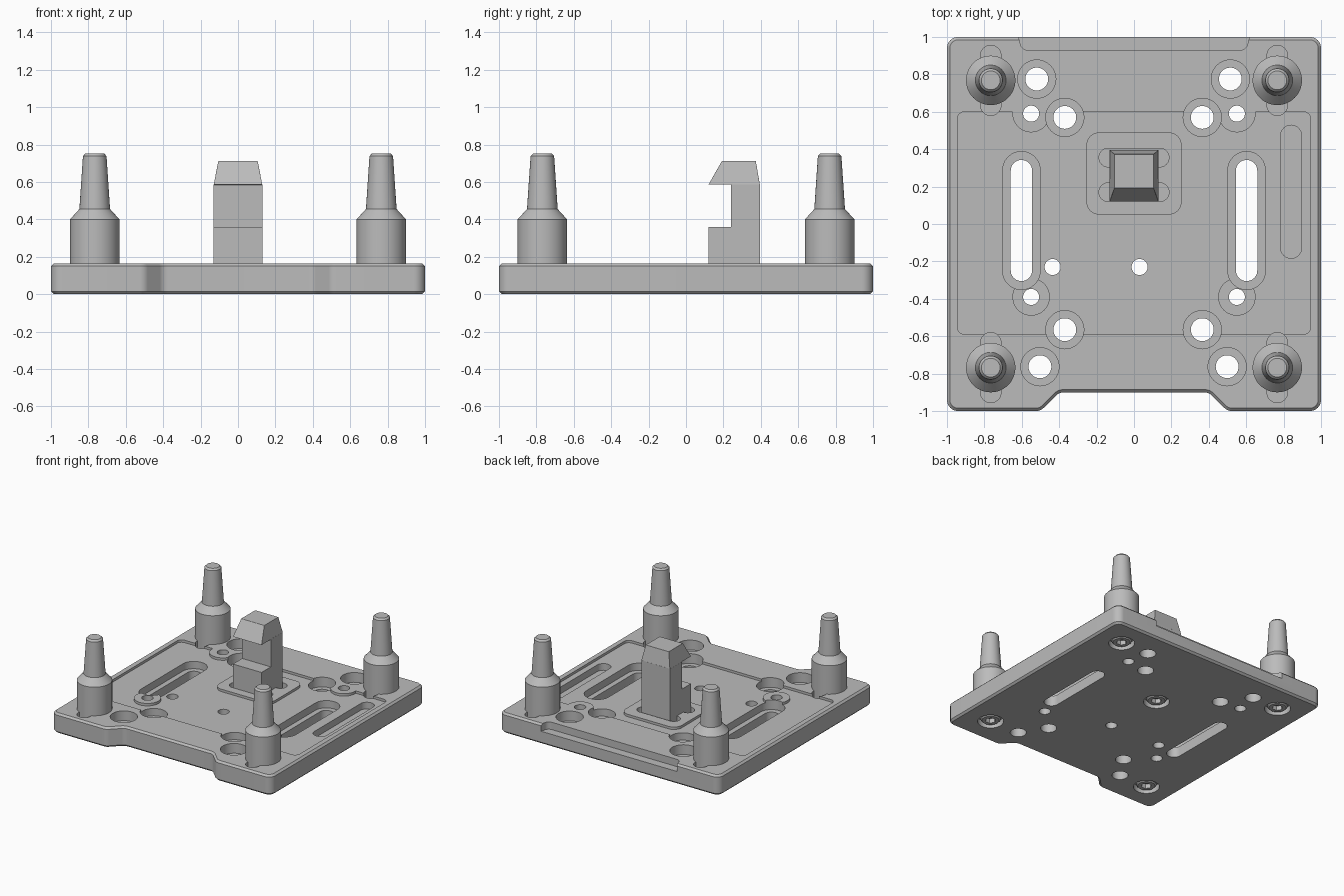
import bpy, bmesh, math
from mathutils import Vector

if "Cube" in bpy.data.objects:
    bpy.data.objects.remove(bpy.data.objects["Cube"], do_unlink=True)

grey = bpy.data.materials.new("machined_grey")
grey.use_nodes = True
grey.diffuse_color = (0.5, 0.5, 0.5, 1)
grey.node_tree.nodes["Principled BSDF"].inputs["Base Color"].default_value = (0.5, 0.5, 0.5, 1)

TOP = 0.165      # top of the plate
POCKET = 0.145   # floor of the shallow pocket
ABOVE = 0.3      # cutters reach up to here
BELOW = -0.1     # and down to here


# ---- helpers ----
def add_object(name, bm):
    bmesh.ops.recalc_face_normals(bm, faces=bm.faces)
    mesh = bpy.data.meshes.new(name)
    bm.to_mesh(mesh)
    bm.free()
    obj = bpy.data.objects.new(name, mesh)
    bpy.context.collection.objects.link(obj)
    mesh.materials.append(grey)
    return obj


def loft(name, rings):
    """Closed solid through rings of equal point count."""
    bm = bmesh.new()
    loops = [[bm.verts.new(p) for p in ring] for ring in rings]
    for a, b in zip(loops, loops[1:]):
        for i in range(len(a)):
            j = (i + 1) % len(a)
            bm.faces.new((a[i], a[j], b[j], b[i]))
    bm.faces.new(loops[0])
    bm.faces.new(loops[-1])
    return add_object(name, bm)


def prism(name, pts, z0, z1):
    return loft(name, [[(p[0], p[1], z) for p in pts] for z in (z0, z1)])


def circle(x, y, r, n=48):
    return [(x + r * math.cos(math.tau * i / n), y + r * math.sin(math.tau * i / n))
            for i in range(n)]


def rounded(pts, r, seg=8):
    """Polygon with every corner replaced by an arc."""
    pts = [Vector(p) for p in pts]
    out = []
    for i, p in enumerate(pts):
        a = (pts[i - 1] - p).normalized()
        b = (pts[(i + 1) % len(pts)] - p).normalized()
        half = a.angle(b) / 2
        centre = p + (a + b).normalized() * r / math.sin(half)
        t = r / math.tan(half)
        start, end = p + a * t - centre, p + b * t - centre
        for k in range(seg + 1):
            out.append(centre + start.lerp(end, k / seg).normalized() * r)
    return out


def rect(x0, x1, y0, y1, r):
    return rounded([(x0, y0), (x1, y0), (x1, y1), (x0, y1)], r)


def slot(x, y0, y1, w):
    return rect(x - w, x + w, y0, y1, w * 0.98)


def apply(obj, kind, **settings):
    mod = obj.modifiers.new(kind.lower(), kind)
    for key, value in settings.items():
        setattr(mod, key, value)
    bpy.context.view_layer.objects.active = obj
    bpy.ops.object.modifier_apply(modifier=mod.name)


def cut(obj, pts, z0, z1=ABOVE):
    cutter = prism("cutter", pts, z0, z1)
    cutter.hide_render = True
    apply(obj, "BOOLEAN", operation="DIFFERENCE", solver="EXACT", object=cutter)
    bpy.data.objects.remove(cutter, do_unlink=True)


def lathe(name, x, y, profile):
    return loft(name, [[(px, py, z) for px, py in circle(x, y, r)] for r, z in profile])


# ---- base plate with a notch in the front edge ----
outline = [(-1, -1), (-0.5, -1), (-0.4, -0.9), (0.4, -0.9), (0.5, -1), (1, -1), (1, 1), (-1, 1)]
plate = prism("base_plate", rounded(outline, 0.06), 0, TOP)
apply(plate, "BEVEL", width=0.015, segments=1, limit_method="ANGLE", angle_limit=math.radians(60))

# Shallow pocket, leaving raised pads around the latch and the small holes
small_holes = [(s * 0.55, y) for s in (-1, 1) for y in (0.59, -0.39)]
pocket = prism("pocket_cutter", rect(-0.945, 0.945, -0.59, 0.6, 0.04), POCKET, ABOVE)
pocket.hide_render = True
for x, y in small_holes:
    cut(pocket, circle(x, y, 0.1), 0, 0.5)
cut(pocket, rect(-0.255, 0.255, 0.05, 0.49, 0.07), 0, 0.5)
apply(plate, "BOOLEAN", operation="DIFFERENCE", solver="EXACT", object=pocket)
bpy.data.objects.remove(pocket, do_unlink=True)

# Ledge in the back edge
cut(plate, rounded([(-0.64, 1.1), (-0.6, 0.93), (0.6, 0.93), (0.64, 1.1)], 0.04), 0.105)

# Long stepped slots and the blind side slot
for s in (-1, 1):
    cut(plate, slot(s * 0.602, -0.35, 0.387, 0.1), 0.085)
    cut(plate, slot(s * 0.602, -0.305, 0.342, 0.057), BELOW)
cut(plate, slot(0.84, -0.183, 0.528, 0.056), 0.09)

# Counterbored holes
for x, y in ((-0.52, 0.775), (0.515, 0.775), (-0.37, 0.57), (0.365, 0.57),
             (-0.37, -0.565), (0.365, -0.565), (-0.503, -0.763), (0.498, -0.763)):
    cut(plate, circle(x, y, 0.102), 0.085)
    cut(plate, circle(x, y, 0.061), BELOW)

# Small plain holes
for x, y in small_holes + [(-0.435, -0.23), (0.03, -0.23)]:
    cut(plate, circle(x, y, 0.043, 32), BELOW)

# Relief pockets beside the pins and at the corners of the latch
pins = [(sx * 0.766, sy * 0.768) for sx in (-1, 1) for sy in (-1, 1)]
for x, y in pins:
    cut(plate, slot(x, y - 0.187, y + 0.187, 0.055), 0.1)
for y in (0.17, 0.355):
    cut(plate, rect(-0.187, 0.187, y - 0.05, y + 0.05, 0.049), 0.1)

# Screw recesses underneath
screws = pins + [(0, 0.262)]
for x, y in screws:
    cut(plate, circle(x, y, 0.098), BELOW, 0.05)

# ---- locating pins ----
parts = [plate]
for i, (x, y) in enumerate(pins):
    parts.append(lathe(f"locating_pin_{i + 1}", x, y, [
        (0.132, 0.08), (0.132, 0.4), (0.082, 0.455), (0.079, 0.5), (0.063, 0.738), (0.05, 0.752)]))

# ---- hooked latch: stepped body and tapered head ----
side = [(0.12, 0.08), (0.395, 0.08), (0.395, 0.587), (0.24, 0.587), (0.24, 0.36), (0.12, 0.36)]
body = loft("latch_body", [[(x, y, z) for y, z in side] for x in (-0.13, 0.13)])
head = loft("latch_head", [
    [(x0, y0, z), (x1, y0, z), (x1, y1, z), (x0, y1, z)]
    for x0, x1, y0, y1, z in ((-0.13, 0.13, 0.12, 0.395, 0.585),
                              (-0.105, 0.105, 0.192, 0.373, 0.712))])
apply(body, "BOOLEAN", operation="UNION", solver="EXACT", object=head)
bpy.data.objects.remove(head, do_unlink=True)
body.name = "hooked_latch"
apply(body, "BEVEL", width=0.008, segments=1, limit_method="ANGLE", angle_limit=math.radians(40))
parts.append(body)

# ---- socket screws under each pin and the latch ----
for i, (x, y) in enumerate(screws):
    screw = lathe(f"socket_screw_{i + 1}", x, y, [(0.065, 0.008), (0.075, 0.018), (0.075, 0.07)])
    cut(screw, circle(x, y, 0.04, 6), BELOW, 0.045)
    parts.append(screw)

# Smooth round walls, keep edges crisp
bpy.ops.object.select_all(action="DESELECT")
for obj in parts:
    obj.select_set(True)
bpy.context.view_layer.objects.active = plate
bpy.ops.object.shade_smooth_by_angle(angle=math.radians(25))
